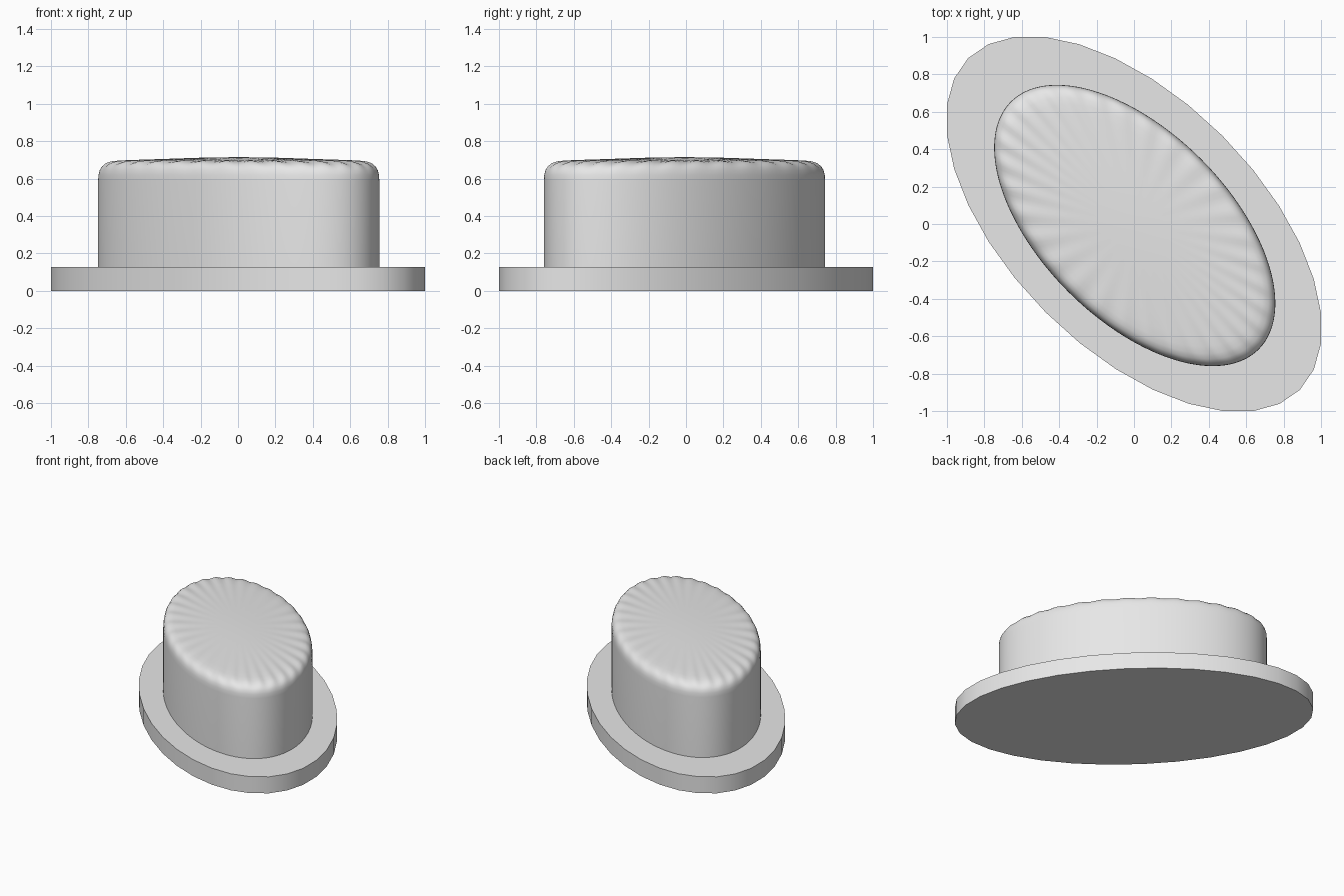
import bpy, bmesh, math

if "Cube" in bpy.data.objects:
    bpy.data.objects.remove(bpy.data.objects["Cube"])

grey = bpy.data.materials.new("plain grey")
grey.diffuse_color = (0.8, 0.8, 0.8, 1)
grey.use_nodes = True
grey.node_tree.nodes["Principled BSDF"].inputs["Base Color"].default_value = grey.diffuse_color


def elliptical_solid(name, a, b, sides, profile, centre=(0, 0), ripple=None):
    """Stack scaled elliptical rings (scale, z), long axis turned by -45 degrees."""
    bm = bmesh.new()
    turn = math.radians(-45)
    rings = []
    for i, (s, z) in enumerate(profile):
        ring = []
        for k in range(sides):
            t = 2 * math.pi * k / sides
            u, v = a * s * math.cos(t), b * s * math.sin(t)
            dz = ripple[i] * math.cos(32 * t) if ripple else 0
            ring.append(bm.verts.new((
                centre[0] + u * math.cos(turn) - v * math.sin(turn),
                centre[1] + u * math.sin(turn) + v * math.cos(turn),
                z + dz)))
        rings.append(ring)
    for lo, hi in zip(rings, rings[1:]):
        for k in range(sides):
            n = (k + 1) % sides
            bm.faces.new((lo[k], lo[n], hi[n], hi[k]))
    bm.faces.new(rings[0][::-1])
    bm.faces.new(rings[-1])
    me = bpy.data.meshes.new(name)
    bm.to_mesh(me)
    bm.free()
    me.materials.append(grey)
    ob = bpy.data.objects.new(name, me)
    bpy.context.collection.objects.link(ob)
    bpy.ops.object.select_all(action='DESELECT')
    ob.select_set(True)
    bpy.context.view_layer.objects.active = ob
    bpy.ops.object.shade_smooth_by_angle(angle=math.radians(40))
    return ob


# Flat oval brim
elliptical_solid("brim", 1.254, 0.668, 32, [(1, 0), (1, 0.127)])

# Tall oval crown with a rounded, softly creased shoulder and shallow dome
profile = [(1, 0.10), (1, 0.59), (0.998, 0.62), (0.99, 0.645), (0.975, 0.663),
           (0.95, 0.678), (0.91, 0.688), (0.86, 0.693), (0.78, 0.697),
           (0.65, 0.701), (0.45, 0.707), (0.25, 0.712), (0.06, 0.714)]
ripple = [0, 0, 0.001, 0.002, 0.003, 0.004, 0.004, 0.003, 0.002, 0.001, 0, 0, 0]
elliptical_solid("crown", 0.937, 0.502, 192, profile, (0.004, -0.008), ripple)
